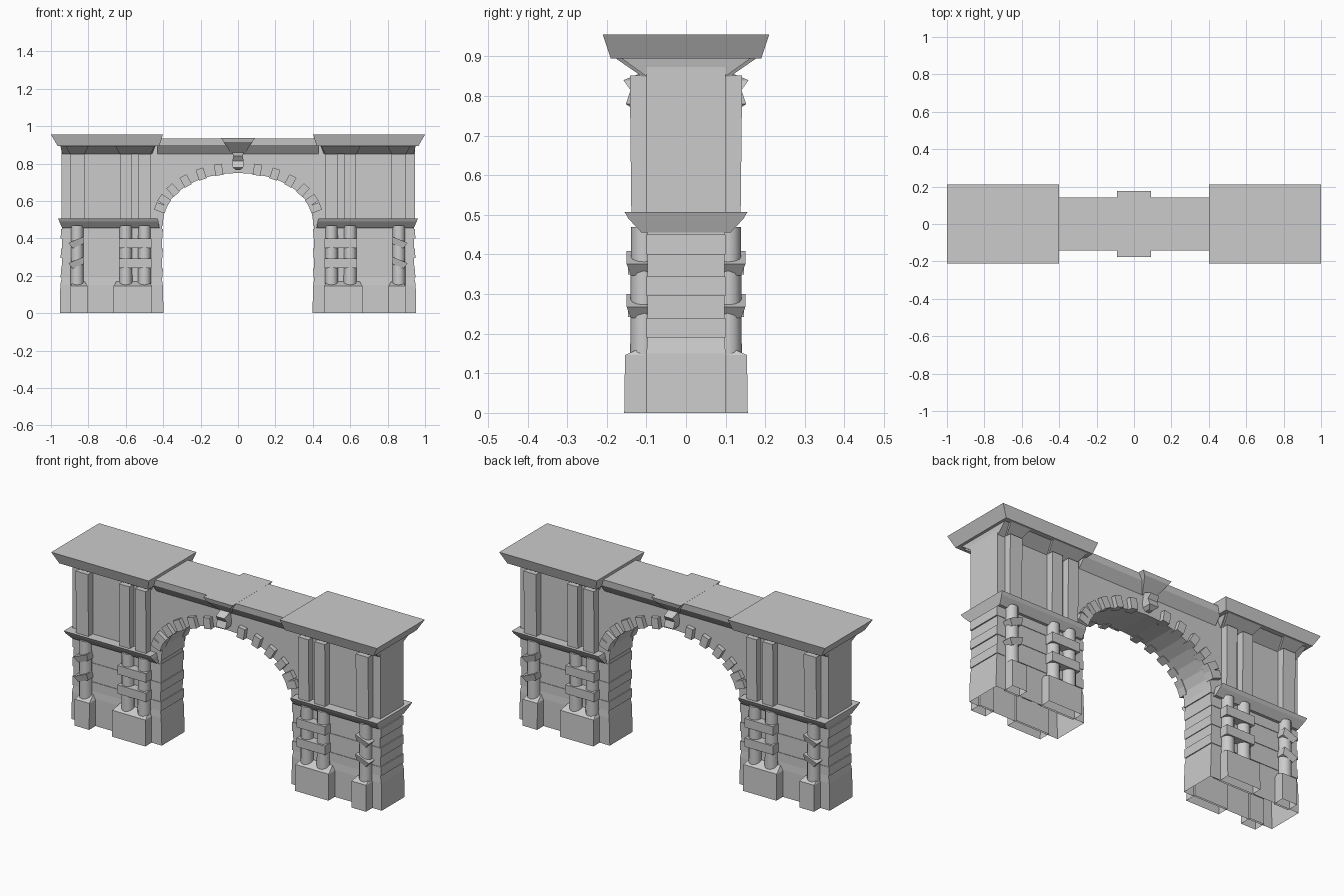
import bpy, bmesh, math
from mathutils import Matrix, Vector

cube = bpy.data.objects.get("Cube")
if cube:
    bpy.data.objects.remove(cube, do_unlink=True)

stone = bpy.data.materials.new("grey stone")
stone.use_nodes = True
GREY = (0.6, 0.6, 0.6, 1)
stone.diffuse_color = GREY
stone.node_tree.nodes["Principled BSDF"].inputs["Base Color"].default_value = GREY


def finish(name, bm, mirror=""):
    """Turn a bmesh into an object, mirrored about the chosen axes."""
    bmesh.ops.recalc_face_normals(bm, faces=bm.faces)
    mesh = bpy.data.meshes.new(name)
    bm.to_mesh(mesh)
    bm.free()
    mesh.materials.append(stone)
    ob = bpy.data.objects.new(name, mesh)
    bpy.context.collection.objects.link(ob)
    if mirror:
        mod = ob.modifiers.new("Mirror", "MIRROR")
        mod.use_axis = ["X" in mirror, "Y" in mirror, False]
        mod.use_mirror_merge = False
    return ob


def add_loft(bm, *levels, open_bottom=False):
    """Stack rectangles (z, x0, x1, y0, y1) into a closed solid."""
    rings = []
    for z, x0, x1, y0, y1 in levels:
        corners = ((x0, y0), (x1, y0), (x1, y1), (x0, y1))
        rings.append([bm.verts.new((x, y, z)) for x, y in corners])
    for a, b in zip(rings, rings[1:]):
        for i in range(4):
            j = (i + 1) % 4
            bm.faces.new((a[i], a[j], b[j], b[i]))
    bm.faces.new(rings[-1])
    if not open_bottom:
        bm.faces.new(rings[0][::-1])


def loft(name, *levels, mirror="X", open_bottom=False):
    bm = bmesh.new()
    add_loft(bm, *levels, open_bottom=open_bottom)
    return finish(name, bm, mirror)


# Shared layout
WALL = 0.10
ARCH_A, ARCH_B, ARCH_Z = 0.40, 0.25, 0.50
SINGLE_X = 0.86
COLUMN_XS = (0.50, 0.60, SINGLE_X)


def arch_point(t, grow=0.0):
    return Vector(((ARCH_A + grow) * math.cos(t), 0, ARCH_Z + (ARCH_B + grow) * math.sin(t)))


# Upper wall with the arched opening
bm = bmesh.new()
outline = [(-0.945, 0.47), (-0.945, 0.90), (0.945, 0.90), (0.945, 0.47), (ARCH_A, 0.47)]
outline += [(p.x, p.z) for p in (arch_point(math.pi * i / 16) for i in range(17))]
outline.append((-ARCH_A, 0.47))
face = bm.faces.new([bm.verts.new((x, -WALL, z)) for x, z in outline])
ext = bmesh.ops.extrude_face_region(bm, geom=[face])
verts = [v for v in ext["geom"] if isinstance(v, bmesh.types.BMVert)]
bmesh.ops.translate(bm, verts=verts, vec=(0, 2 * WALL, 0))
finish("arched_wall", bm)

# Flared coping over the arch
loft("bridge_coping", (0.85, -0.43, 0.43, -WALL, WALL), (0.90, -0.43, 0.43, -0.14, 0.14),
     (0.935, -0.43, 0.43, -0.143, 0.143), mirror="")

# Keystone with a faceted boss on each face
loft("keystone", (0.85, -0.035, 0.035, -0.105, 0.105), (0.915, -0.075, 0.075, -0.17, 0.17),
     (0.936, -0.09, 0.09, -0.176, 0.176), mirror="")
loft("keystone_boss", (0.765, -0.012, 0.012, -0.13, -0.09), (0.78, -0.028, 0.028, -0.152, -0.09),
     (0.815, -0.03, 0.03, -0.14, -0.09), (0.84, -0.025, 0.025, -0.158, -0.09),
     (0.86, -0.03, 0.03, -0.11, -0.09), mirror="Y")

# Raised arch stones
bm = bmesh.new()
for x in (0.10, 0.19, 0.27, 0.335, 0.38, 0.399):
    t = math.acos(x / (ARCH_A + 0.01))
    p = arch_point(t, 0.025)
    normal = Vector((math.cos(t) / ARCH_A, 0, math.sin(t) / ARCH_B)).normalized()
    angle = math.atan2(normal.x, normal.z)
    place = Matrix.Translation((p.x, -0.10, p.z)) @ Matrix.Rotation(angle, 4, "Y")
    bmesh.ops.create_cube(bm, size=1, matrix=place @ Matrix.Diagonal((0.042, 0.05, 0.06, 1)))
finish("arch_stones", bm, "XY")

# Pier caps and the cove beneath them
loft("pier_cap", (0.895, 0.42, 0.965, -0.19, 0.19), (0.955, 0.402, 1.0, -0.21, 0.21))
loft("pier_cove", (0.85, 0.46, 0.94, -WALL, WALL), (0.897, 0.44, 0.95, -0.165, 0.165))

# Upper pilasters and their flared capitals
bm = bmesh.new()
for x in COLUMN_XS:
    w = 0.038 if x == SINGLE_X else 0.032
    add_loft(bm, (0.50, x - w, x + w, -0.138, -0.09), (0.852, x - w, x + w, -0.142, -0.09))
finish("pilasters", bm, "XY")
bm = bmesh.new()
for x0, x1 in ((0.468, 0.632), (SINGLE_X - 0.038, SINGLE_X + 0.038)):
    add_loft(bm, (0.85, x0, x1, -0.112, -0.09), (0.897, x0 - 0.025, x1 + 0.025, -0.18, -0.09))
finish("pilaster_capitals", bm, "XY")

# Belt course between the storeys
loft("belt_course", (0.455, 0.42, 0.94, -0.112, 0.112), (0.49, 0.425, 0.955, -0.145, 0.145),
     (0.507, 0.43, 0.962, -0.155, 0.155))

# Lower piers with thin stone courses
loft("lower_pier", (0, 0.398, 0.953, -WALL, WALL), (0.15, 0.402, 0.95, -WALL, WALL),
     (0.19, 0.408, 0.943, -0.097, 0.097), (0.48, 0.405, 0.94, -0.097, 0.097), open_bottom=True)
bm = bmesh.new()
for z in (0.19, 0.295, 0.40):
    add_loft(bm, (z, 0.403, 0.948, -WALL, WALL), (z + 0.05, 0.402, 0.947, -WALL, WALL))
finish("stone_courses", bm, "X")

# Pedestals with sloping tops
bm = bmesh.new()
for x0, x1 in ((0.46, 0.665), (0.805, 0.895)):
    add_loft(bm, (0, x0, x1, -0.156, -0.09), (0.146, x0, x1, -0.154, -0.09),
             (0.17, x0 + 0.015, x1 - 0.015, -0.10, -0.09), open_bottom=True)
finish("pedestals", bm, "XY")

# Round lower columns
bm = bmesh.new()
for x in COLUMN_XS:
    bmesh.ops.create_cone(bm, cap_ends=True, segments=12, radius1=0.035, radius2=0.033,
                          depth=0.33, matrix=Matrix.Translation((x, -0.106, 0.305)))
columns = finish("lower_columns", bm, "XY")
bpy.context.view_layer.objects.active = columns
columns.select_set(True)
bpy.ops.object.shade_smooth_by_angle()

# Block bands across the paired columns
bm = bmesh.new()
for z in (0.242, 0.35):
    add_loft(bm, (z, 0.463, 0.637, -0.146, -0.09), (z + 0.05, 0.463, 0.637, -0.148, -0.09))
finish("pair_bands", bm, "XY")

# Tilted wedge collars on the single columns
bm = bmesh.new()
for z in (0.268, 0.376):
    tilt = Matrix.Translation((SINGLE_X, -0.106, z)) @ Matrix.Rotation(math.radians(22), 4, "Y")
    made = bmesh.ops.create_cone(bm, cap_ends=True, segments=4, radius1=0.047, radius2=0.062,
                                 depth=0.035, matrix=tilt @ Matrix.Rotation(math.pi / 4, 4, "Z"))
finish("column_collars", bm, "XY")
